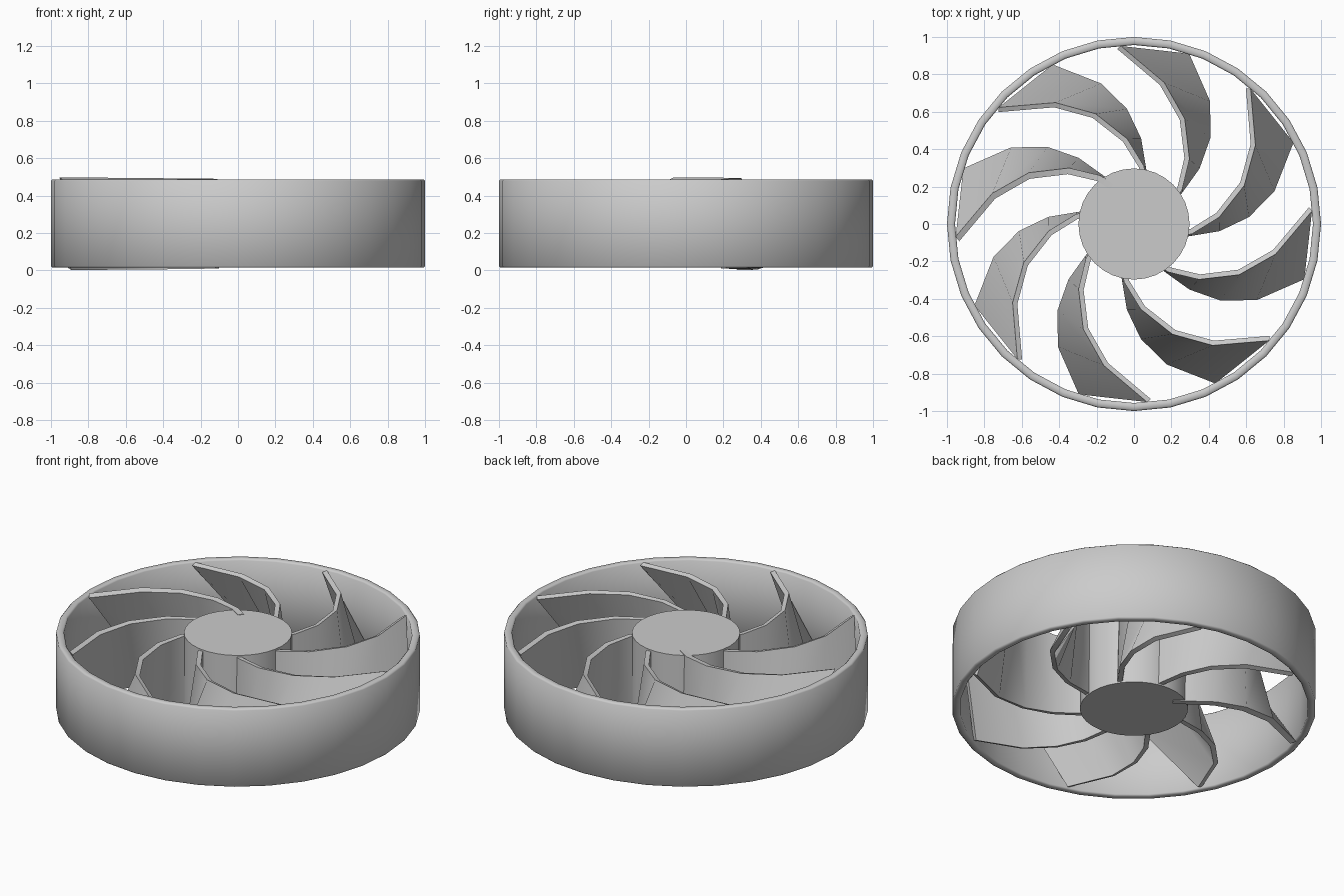
import bpy, bmesh, math

if "Cube" in bpy.data.objects:
    bpy.data.objects.remove(bpy.data.objects["Cube"])

SIDES = 32
Z0, Z1 = 0.015, 0.487


def finish(name, bm, angle):
    bmesh.ops.recalc_face_normals(bm, faces=bm.faces)
    me = bpy.data.meshes.new(name)
    bm.to_mesh(me)
    bm.free()
    ob = bpy.data.objects.new(name, me)
    bpy.context.collection.objects.link(ob)
    bpy.ops.object.select_all(action='DESELECT')
    ob.select_set(True)
    bpy.context.view_layer.objects.active = ob
    bpy.ops.object.shade_smooth_by_angle(angle=math.radians(angle))
    return ob


# Outer ring: closed profile with softened rims, swept around z
bm = bmesh.new()
c, ro, ri = 0.008, 1.0, 0.957
profile = [(ro, Z0 + c), (ro, Z1 - c), (ro - c, Z1), (ri + c, Z1),
           (ri, Z1 - c), (ri, Z0 + c), (ri + c, Z0), (ro - c, Z0)]
rings = []
for i in range(SIDES):
    a = 2 * math.pi * i / SIDES
    rings.append([bm.verts.new((r * math.cos(a), r * math.sin(a), z)) for r, z in profile])
n = len(profile)
for i in range(SIDES):
    A, B = rings[i], rings[(i + 1) % SIDES]
    for j in range(n):
        k = (j + 1) % n
        bm.faces.new((A[j], B[j], B[k], A[k]))
finish("outer_ring", bm, 50)

# Hub: plain cylinder
bm = bmesh.new()
bmesh.ops.create_cone(bm, cap_ends=True, segments=SIDES, radius1=0.297, radius2=0.297, depth=Z1 - Z0)
bmesh.ops.translate(bm, verts=bm.verts, vec=(0, 0, (Z0 + Z1) / 2))
finish("hub", bm, 30)

# Blades: curved top and bottom edges, twist growing towards the tip
TOP = [(0.20, 0.12), (0.245, 0.19), (0.283, 0.35), (0.258, 0.56), (0.15, 0.75), (-0.08, 0.944)]
BOTTOM = [(0.20, 0.11), (0.25, 0.18), (0.337, 0.30), (0.395, 0.46), (0.395, 0.65), (0.285, 0.903)]


def blade(i):
    # the first blade stands slightly proud of the ring
    proud = i == 0
    lo, hi = (0.010, 0.490) if proud else (0.024, 0.477)
    a = math.radians(90 + 45 * i)
    bm = bmesh.new()

    def row(points, z):
        return [bm.verts.new((x * math.cos(a) - y * math.sin(a),
                              x * math.sin(a) + y * math.cos(a), z)) for x, y in points]
    t, b = row(TOP, hi), row(BOTTOM, lo)
    for j in range(len(t) - 1):
        bm.faces.new((b[j], b[j + 1], t[j + 1], t[j]))
    ob = finish(f"blade_{i + 1}", bm, 40)
    s = ob.modifiers.new("thickness", 'SOLIDIFY')
    s.thickness = 0.034 if proud else 0.028
    s.offset = 0
    s.use_even_offset = True
    bpy.ops.object.modifier_apply(modifier=s.name)
    bpy.ops.object.shade_smooth_by_angle(angle=math.radians(40))


for i in range(8):
    blade(i)
